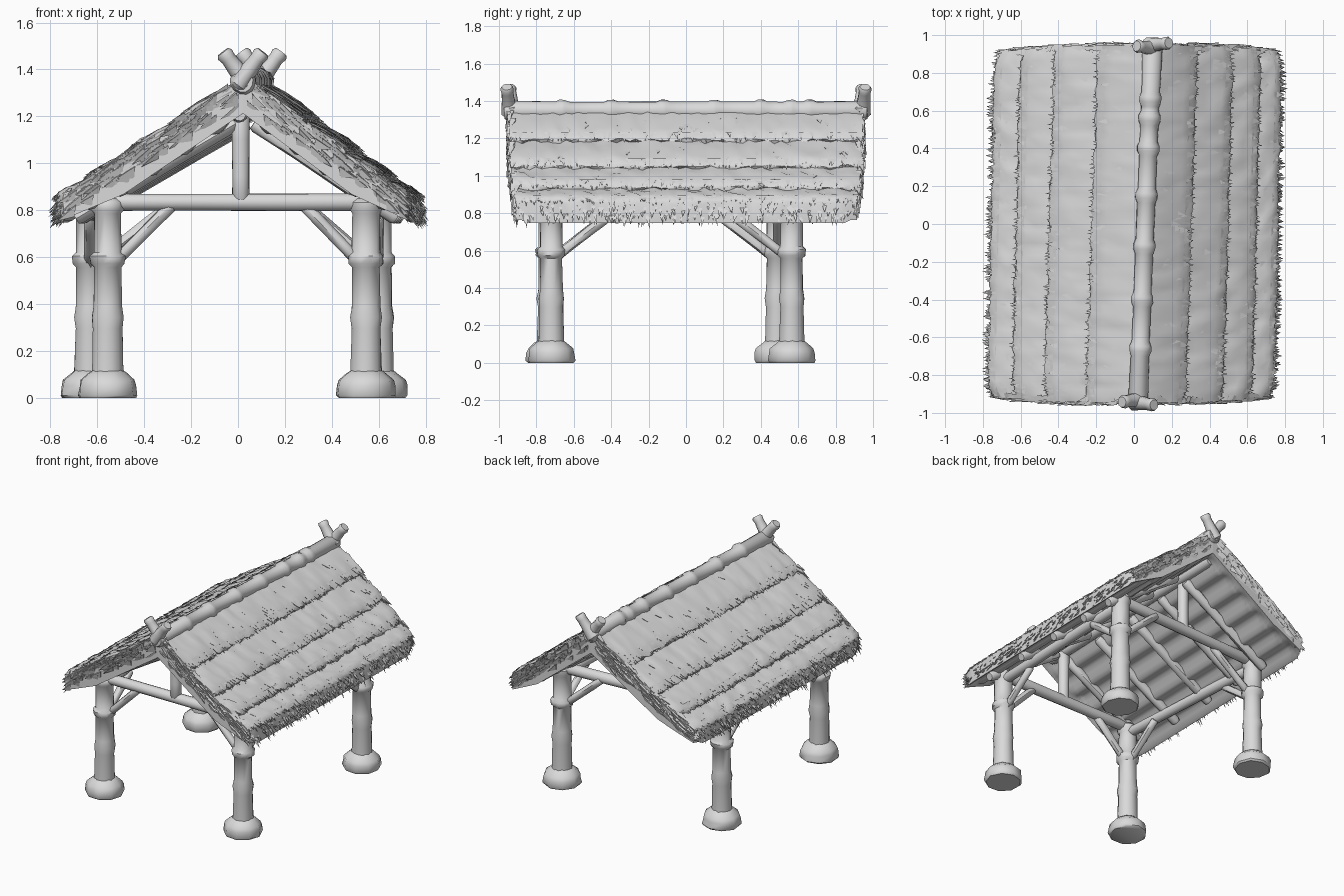
import bpy, bmesh, math, random
from mathutils import Vector

random.seed(4)
cube = bpy.data.objects.get("Cube")
if cube:
    bpy.data.objects.remove(cube, do_unlink=True)

grey = bpy.data.materials.new("plain_grey")
grey.use_nodes = True
COLOUR = (0.7, 0.7, 0.7, 1)
grey.diffuse_color = COLOUR
grey.node_tree.nodes["Principled BSDF"].inputs["Base Color"].default_value = COLOUR


def finish(name, bm, angle=45):
    """Turn a bmesh into a named, shaded object."""
    bmesh.ops.recalc_face_normals(bm, faces=bm.faces)
    mesh = bpy.data.meshes.new(name)
    bm.to_mesh(mesh)
    bm.free()
    mesh.materials.append(grey)
    ob = bpy.data.objects.new(name, mesh)
    bpy.context.collection.objects.link(ob)
    bpy.ops.object.select_all(action='DESELECT')
    ob.select_set(True)
    bpy.context.view_layer.objects.active = ob
    bpy.ops.object.shade_smooth_by_angle(angle=math.radians(angle))
    return ob


def skin(bm, rings):
    """Join closed rings of points and cap both ends."""
    loops = [[bm.verts.new(p) for p in ring] for ring in rings]
    n = len(loops[0])
    for a, b in zip(loops, loops[1:]):
        for i in range(n):
            j = (i + 1) % n
            bm.faces.new((a[i], a[j], b[j], b[i]))
    bm.faces.new(loops[0])
    bm.faces.new(loops[-1])


def pole(name, start, end, profile, sides=12, rough=0.04):
    """Round timber from start to end; profile holds (fraction, radius)."""
    a, b = Vector(start), Vector(end)
    axis = (b - a).normalized()
    u = axis.orthogonal().normalized()
    w = axis.cross(u)
    rings = []
    for t, r in profile:
        ring = []
        for k in range(sides):
            ang = math.tau * k / sides
            rr = r * random.uniform(1 - rough, 1 + rough)
            ring.append(a.lerp(b, t) + (u * math.cos(ang) + w * math.sin(ang)) * rr)
        rings.append(ring)
    bm = bmesh.new()
    skin(bm, rings)
    return finish(name, bm)


def plain(r):
    return [(0, r * 0.8), (0.02, r), (0.3, r * 0.95), (0.7, r), (0.98, r), (1, r * 0.8)]


def ridge_x(y):
    return 0.06 + 0.041 * y


# Posts with collars, standing on rounded stone feet
legs = {("front", "right"): (-0.555, -0.73), ("front", "left"): (0.545, -0.72),
        ("back", "right"): (-0.63, 0.49), ("back", "left"): (0.595, 0.565)}
POST = [(0, 0.07), (0.3, 0.064), (0.36, 0.07), (0.42, 0.062), (0.63, 0.06), (0.65, 0.075),
        (0.69, 0.077), (0.71, 0.062), (0.92, 0.06), (0.94, 0.07), (0.98, 0.07), (1, 0.05)]
FOOT = [(0, 0.12), (0.1, 0.13), (0.45, 0.125), (0.65, 0.118), (0.88, 0.085), (1, 0.065)]
for (end, side), (x, y) in legs.items():
    tag = end + "_" + side
    pole(tag + "_post", (x, y, 0.06), (x, y, 0.85), POST)
    pole(tag + "_foot", (x, y, 0), (x, y, 0.12), FOOT, sides=9, rough=0.03)
    ix, iy = (1 if x < 0 else -1), (1 if y < 0 else -1)
    pole(tag + "_cross_brace", (x + ix * 0.03, y, 0.58), (-ix * 0.28, y, 0.825), plain(0.026), 8)
    pole(tag + "_side_brace", (x, y + iy * 0.03, 0.57), (x, y + iy * 0.29, 0.77), plain(0.026), 8)

# Tie beams and king posts at each end
for end in ("front", "back"):
    a, b = legs[end, "right"], legs[end, "left"]
    pole(end + "_tie_beam", (a[0] - 0.03, a[1], 0.835), (b[0] + 0.03, b[1], 0.835), plain(0.038))
    y = (a[1] + b[1]) / 2
    pole(end + "_king_post", (0.012, y, 0.83), (0.012, y, 1.22), plain(0.038))

# Side plates and the inner ridge beam
for side in ("left", "right"):
    a, b = legs["front", side], legs["back", side]
    pole(side + "_eave_beam", (a[0], a[1] - 0.03, 0.79), (b[0], b[1] + 0.05, 0.79), plain(0.035))
pole("ridge_beam", (0.005, -0.86, 1.21), (0.05, 0.86, 1.21), plain(0.036))

# Ridge pole with swollen joints
Y0, Y1 = -0.97, 0.97
profile = [(0, 0.045), (0.01, 0.055)]
for y in (-0.66, -0.4, -0.12, 0.15, 0.4, 0.56, 0.66):
    t = (y - Y0) / (Y1 - Y0)
    profile += [(t - 0.02, 0.049), (t - 0.007, 0.06), (t + 0.007, 0.06), (t + 0.02, 0.049)]
profile += [(0.99, 0.055), (1, 0.045)]
pole("ridge_pole", (ridge_x(Y0), Y0, 1.348), (ridge_x(Y1), Y1, 1.348), profile)

# Crossed finials
STICK = [(0, 0.03), (0.08, 0.045), (0.5, 0.036), (0.8, 0.032), (0.93, 0.036), (1, 0.028)]
for end, s in (("front", -1), ("back", 1)):
    x = ridge_x(s * 0.95)
    for d in (-1, 1):
        pole(end + "_finial", (x - d * 0.03, s * (0.935 + d * 0.008), 1.325),
             (x + d * 0.085, s * (0.95 + d * 0.008), 1.475), STICK, 10)


# Thatched slopes: s runs down the slope, v along the ridge, h is height
def on_roof(side, s, v, h):
    y = v * (0.945 - 0.035 * abs(s) ** 3)
    corner = max(0, abs(v) - 0.88) / 0.12
    width = (0.72 if side > 0 else 0.835) * (1 - 0.04 * corner * corner)
    x = 0.06 + 0.041 * y * (1 - 0.5 * s) + side * width * s
    return Vector((x, y, 1.358 - 0.53 * s + h))


ROWS = [0, 0.33, 0.6, 0.81, 0.97]
WAVES = 6


def slope_section(v):
    """Stepped top with some roughness; rippled underside, flat at the gables."""
    ripple = 0.018 if abs(v) < 0.93 else 0
    pts = []
    for a, b in zip(ROWS, ROWS[1:]):
        for f, h in ((0, 0), (0.25, 0.012), (0.5, 0.022), (0.75, 0.028), (0.97, 0.028), (1.03, 0.015)):
            s = a + f * (b - a)
            n = 1 if s > 0 else 0
            pts.append((s + n * U(-0.01, 0.01), h + n * U(-0.008, 0.008)))
    steps = WAVES * 6
    for i in range(steps + 1):
        s = 0.97 * (1 - i / steps)
        depth = 0.145 - 0.065 * max(0, s - 0.65) / 0.32
        pts.append((s, -depth + ripple * math.sin(s * WAVES * math.tau)))
    return pts


def tuft(bm, side, s, v, h, length, width, thick, dv, lift):
    corners = [on_roof(side, s, v - width, h), on_roof(side, s, v + width, h),
               on_roof(side, s, v, h - thick)]
    a, b, c = [bm.verts.new(p) for p in corners]
    tip = bm.verts.new(on_roof(side, s + length, v + dv, h + lift))
    for f in ((a, b, tip), (b, c, tip), (c, a, tip), (a, c, b)):
        bm.faces.new(f)


U = random.uniform
STATIONS = 56
for label, side in (("left", 1), ("right", -1)):
    bm = bmesh.new()
    rings = []
    for k in range(STATIONS + 1):
        v = -1 + 2 * k / STATIONS
        rings.append([on_roof(side, s, v, h) for s, h in slope_section(v)])
    skin(bm, rings)
    finish(label + "_thatch", bm, 45)

    bm = bmesh.new()
    # Fringe below each row
    for edge in ROWS[1:]:
        for k in range(120):
            v = -1 + 2 * (k + U(0, 1)) / 120
            tuft(bm, side, edge - 0.04, v, 0.03, U(0.05, 0.08), U(0.01, 0.018), 0.02, U(-0.015, 0.015), U(-0.025, 0))
    # Thick eave fringe, drooping below the slope
    for k in range(220):
        tuft(bm, side, U(0.93, 0.96), U(-1, 1), U(-0.055, 0.01), U(0.045, 0.07), 0.016, 0.025,
             U(-0.015, 0.015), U(-0.05, -0.01))
    # Shaggy gable edges
    for end in (-1, 1):
        for k in range(230):
            s = U(0.02, 0.93)
            tuft(bm, side, s, end * U(0.975, 1.0), U(-0.1 + 0.05 * s, 0.03), U(0.07, 0.11), 0.016, U(0.03, 0.05),
                 end * U(0.0, 0.025), U(-0.02, 0.01))
    # Stray straws over the surface
    for k in range(120):
        row = random.randrange(4)
        f = U(0.25, 0.8)
        s = ROWS[row] + f * (ROWS[row + 1] - ROWS[row])
        tuft(bm, side, s, U(-0.97, 0.97), 0.024 * f + 0.006, U(0.05, 0.08), 0.018, 0.025, U(-0.01, 0.01), 0.01)
    finish(label + "_straw_tufts", bm, 50)

    # Rafters under the slope
    for v in (-0.77, -0.4, -0.02, 0.33, 0.62):
        pole(label + "_rafter", on_roof(side, 0.05, v, -0.16), on_roof(side, 0.88, v, -0.125), plain(0.034), 8)
